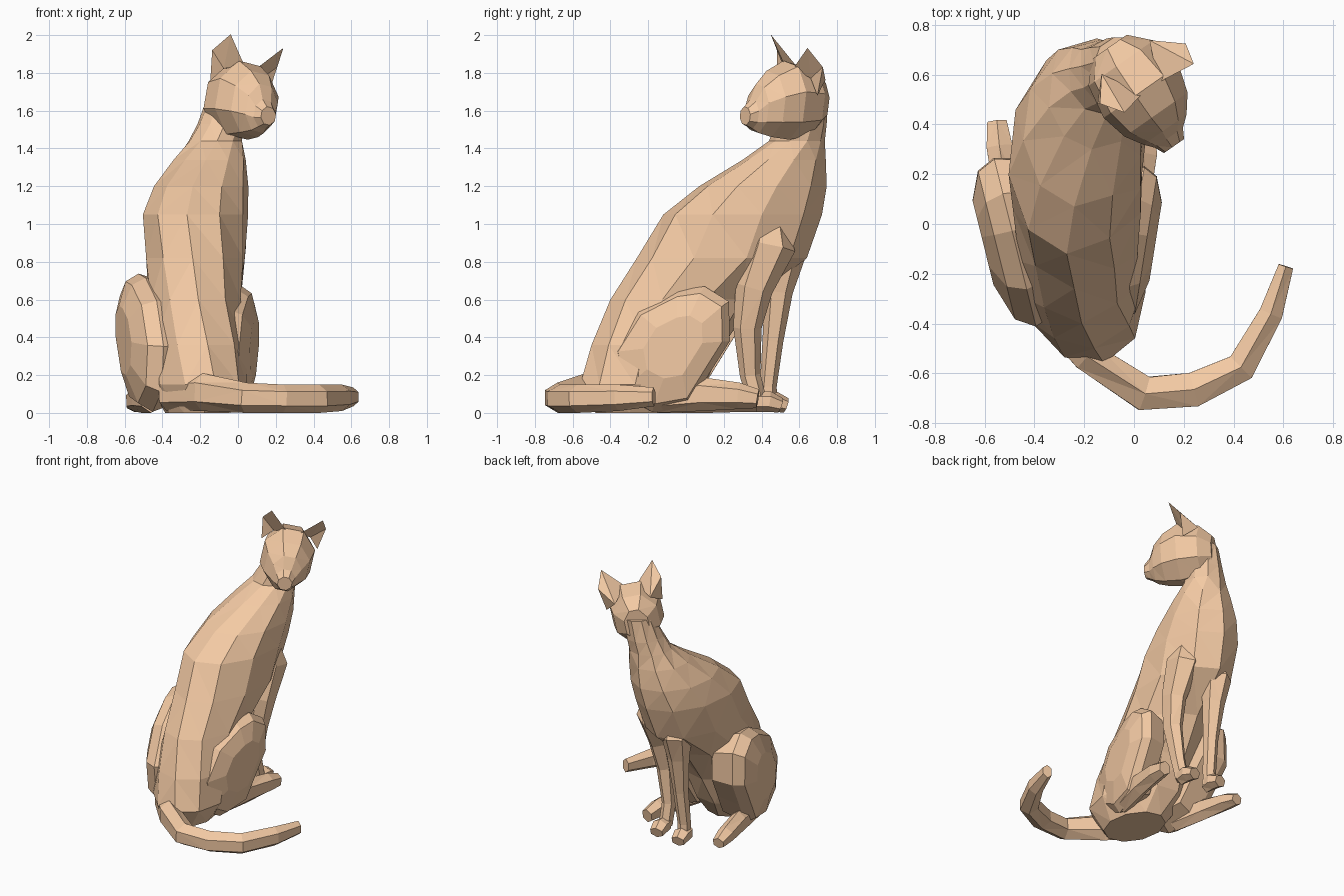
import bpy, bmesh, math
from mathutils import Vector, Matrix

if "Cube" in bpy.data.objects:
    bpy.data.objects.remove(bpy.data.objects["Cube"])

mat = bpy.data.materials.new("tan_fur")
mat.diffuse_color = (0.90, 0.59, 0.37, 1)
mat.use_nodes = True
mat.node_tree.nodes["Principled BSDF"].inputs["Base Color"].default_value = mat.diffuse_color


def finish(name, bm, matrix=None):
    if matrix:
        bm.transform(matrix)
    bmesh.ops.triangulate(bm, faces=bm.faces[:], quad_method='SHORT_EDGE')
    bmesh.ops.recalc_face_normals(bm, faces=bm.faces[:])
    me = bpy.data.meshes.new(name)
    bm.to_mesh(me)
    bm.free()
    me.materials.append(mat)
    ob = bpy.data.objects.new(name, me)
    bpy.context.collection.objects.link(ob)
    return ob


def loft(name, rings, matrix=None):
    """Skin a list of equal-length point rings and cap both ends."""
    bm = bmesh.new()
    vs = [[bm.verts.new(p) for p in r] for r in rings]
    n = len(vs[0])
    for a, b in zip(vs, vs[1:]):
        for i in range(n):
            j = (i + 1) % n
            bm.faces.new((a[i], a[j], b[j], b[i]))
    bm.faces.new(vs[0])
    bm.faces.new(vs[-1])
    return finish(name, bm, matrix)


def ellipse(c, u, v, n, phase=0.0):
    return [c + u * math.cos(2 * math.pi * (i + phase) / n)
            + v * math.sin(2 * math.pi * (i + phase) / n) for i in range(n)]


def tube(name, path, n=6):
    """Path entries: x, y, z, side radius, other radius."""
    pts = [Vector(p[:3]) for p in path]
    whole = (pts[-1] - pts[0]).normalized()
    ref = Vector((0, 1, 0)) if abs(whole.z) > 0.7 else Vector((0, 0, 1))
    rings = []
    for i, p in enumerate(path):
        t = (pts[min(i + 1, len(pts) - 1)] - pts[max(i - 1, 0)]).normalized()
        u = t.cross(ref).normalized()
        v = u.cross(t)
        rings.append(ellipse(pts[i], u * p[3], v * p[4], n, 0.5))
    return loft(name, rings)


# Torso and neck: height, back point, front point, half width
body = [(0.00, (-.18, -.48), (-.25, -.02), .17),
        (0.15, (-.12, -.56), (-.30, .10), .25),
        (0.36, (-.16, -.50), (-.27, .20), .26),
        (0.60, (-.21, -.40), (-.25, .36), .25),
        (0.82, (-.24, -.26), (-.21, .64), .27),
        (1.05, (-.27, -.12), (-.18, .72), .28),
        (1.20, (-.24, .07), (-.15, .745), .25),
        (1.34, (-.17, .30), (-.13, .74), .195),
        (1.44, (-.11, .44), (-.13, .735), .145),
        (1.53, (-.07, .47), (-.11, .745), .125),
        (1.68, (-.02, .54), (-.08, .75), .11)]
rings = []
for z, b, f, w in body:
    b, f = Vector((*b, z)), Vector((*f, z))
    half = (f - b) / 2
    side = Vector((half.y, -half.x, 0)).normalized() * w
    rings.append(ellipse((b + f) / 2, half, side, 10))
loft("torso", rings)

# Head, turned back over the shoulder and slightly tilted
head_m = (Matrix.Translation((0.02, 0.55, 1.67)) @ Matrix.Rotation(math.radians(35), 4, 'Z')
          @ Matrix.Rotation(math.radians(12), 4, 'Y'))
head = [(.20, -.03, .085, .12), (.12, -.02, .16, .185), (-.02, -.015, .185, .215),
        (-.13, -.035, .155, .18), (-.20, -.06, .105, .135), (-.235, -.09, .07, .08),
        (-.275, -.10, .05, .05)]
loft("head", [ellipse(Vector((0, y, z)), Vector((w, 0, 0)), Vector((0, 0, h)), 8, 0.5)
              for y, z, w, h in head], head_m)

# Hollow pointed ears
for s, name in ((-1, "left_ear"), (1, "right_ear")):
    bm = bmesh.new()
    outer, rim, tip, inner, back, pit = [bm.verts.new((s * x, y, z)) for x, y, z in (
        (.19, .04, .05), (.215, .035, .21), (.174, -.05, .305),
        (.04, -.03, .165), (.12, .13, .12), (.125, .03, .13))]
    for f in ((outer, rim, back), (rim, tip, back), (tip, inner, back), (outer, pit, rim),
              (rim, pit, tip), (tip, pit, inner), (outer, back, pit), (back, inner, pit)):
        bm.faces.new(f)
    finish(name, bm, head_m)

# Thighs: side outline (y, z) lofted outwards from the body
outline = [(-.36, .10), (-.40, .32), (-.26, .54), (-.04, .65), (.10, .67), (.23, .59),
           (.235, .38), (.12, .20), (.02, .04), (-.18, .005)]
for name, s, origin, yaw, size, thick in (
        ("left_thigh", -1, (-.50, .015, 0), 14, 1.10, .125),
        ("right_thigh", 1, (.005, 0, 0), -9, 1.0, .092)):
    rings = []
    for x, k in ((-1.3, .85), (0, 1), (.6, .88), (1, .5)):
        rings.append([Vector((s * x * thick, (-.03 + (y + .03) * k) * size,
                              (.36 + (z - .36) * k) * size)) for y, z in outline])
    loft(name, rings, Matrix.Translation(origin) @ Matrix.Rotation(math.radians(yaw), 4, 'Z'))

# Hind feet
tube("left_hind_foot", [(-.46, -.12, .07, .06, .07), (-.51, .12, .08, .06, .08),
                        (-.54, .31, .065, .06, .06), (-.55, .41, .045, .045, .04)])
tube("right_hind_foot", [(-.04, -.16, .07, .06, .07), (.01, .08, .10, .06, .09),
                         (.04, .28, .09, .06, .07), (.05, .38, .075, .045, .05)])

# Front legs and paws, shoulders buried in the torso
tube("left_front_leg", [(-.27, .45, .98, .05, .06), (-.28, .51, .80, .10, .12),
                        (-.28, .49, .64, .075, .075), (-.28, .46, .38, .05, .055),
                        (-.29, .435, .14, .045, .045), (-.29, .44, .04, .045, .045)])
tube("right_front_leg", [(-.09, .45, 1.10, .06, .06), (-.05, .45, .88, .105, .13),
                         (-.045, .36, .66, .075, .10), (-.065, .325, .45, .06, .075),
                         (-.10, .34, .20, .045, .055), (-.10, .38, .05, .045, .05)])
for name, x, y in (("left_front_paw", -.295, .40), ("right_front_paw", -.10, .37)):
    tube(name, [(x, y, .06, .045, .055), (x, y + .07, .06, .06, .055),
                (x - .01, y + .13, .04, .05, .04)])

# Tail, curling round on the ground
tube("tail", [(-.38, -.33, .10, .06, .09), (-.19, -.53, .11, .07, .10),
              (.04, -.68, .08, .08, .08), (.24, -.665, .075, .08, .075),
              (.43, -.575, .075, .07, .075), (.55, -.36, .08, .055, .07),
              (.61, -.17, .085, .035, .05)])
